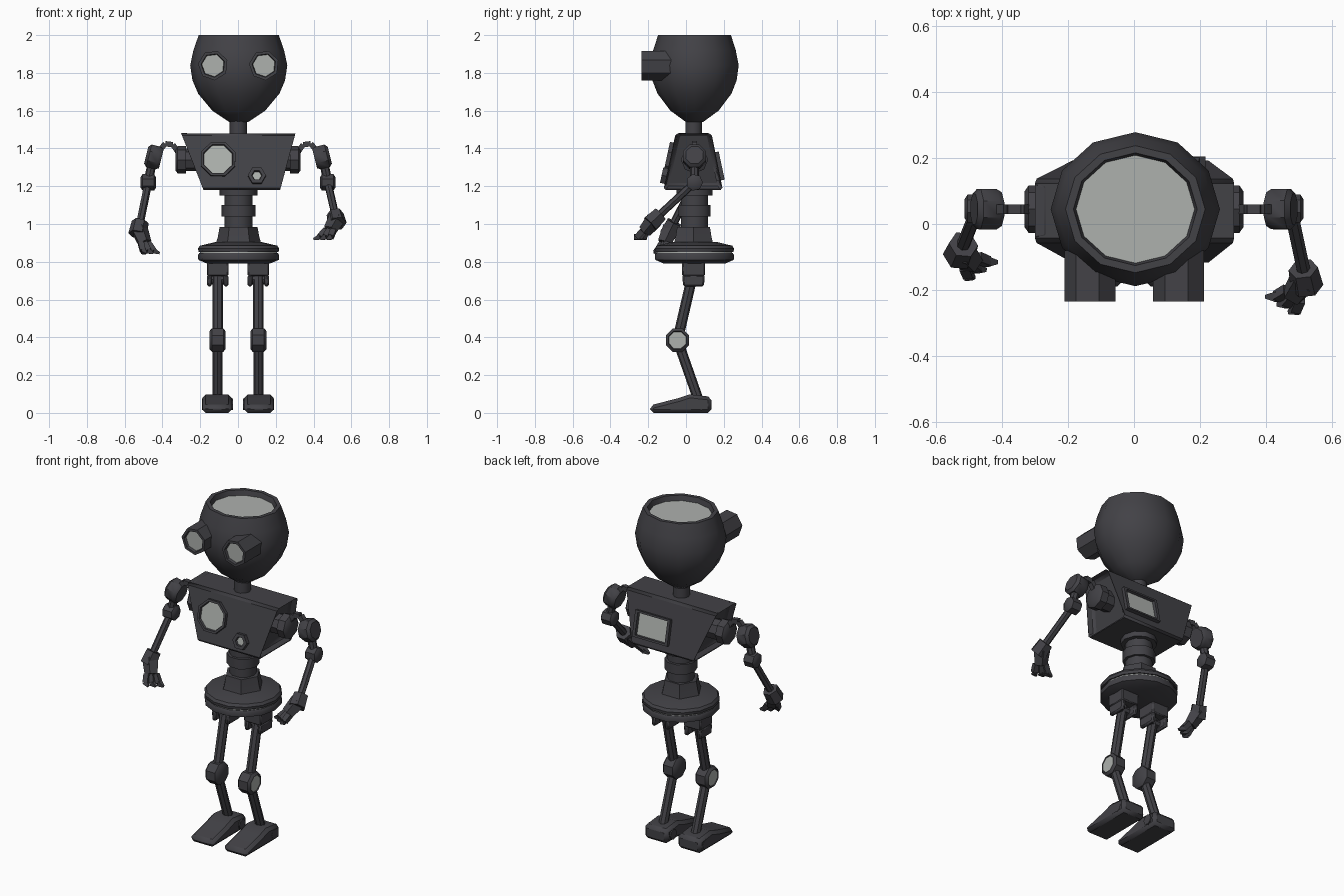
import bpy, bmesh, math
from mathutils import Vector as V

if "Cube" in bpy.data.objects:
    bpy.data.objects.remove(bpy.data.objects["Cube"])


def material(name, rgb):
    m = bpy.data.materials.new(name)
    m.diffuse_color = (*rgb, 1)
    m.use_nodes = True
    m.node_tree.nodes["Principled BSDF"].inputs["Base Color"].default_value = m.diffuse_color
    return m


DARK = material("dark grey metal", (0.055, 0.054, 0.062))
PALE = material("pale grey glass", (0.42, 0.44, 0.42))


def finish(name, bm, smooth=40):
    bmesh.ops.recalc_face_normals(bm, faces=bm.faces)
    me = bpy.data.meshes.new(name)
    bm.to_mesh(me)
    bm.free()
    me.materials.append(DARK)
    me.materials.append(PALE)
    for p in me.polygons:
        p.use_smooth = True
    me.set_sharp_from_angle(angle=math.radians(smooth))
    ob = bpy.data.objects.new(name, me)
    bpy.context.collection.objects.link(ob)
    return ob


def lathe(name, prof, o, axis=(0, 0, 1), n=8, sy=1, phase=0, lens=False, smooth=40):
    """Spin (radius, height) pairs round an axis; lens paints the last cap pale."""
    w = V(axis).normalized()
    u = V((0, 1, 0)) if abs(w.x) > 0.8 else V((1, 0, 0))
    u = (u - w * u.dot(w)).normalized()
    v = w.cross(u)
    bm = bmesh.new()
    rings = []
    for r, h in prof:
        ring = []
        for i in range(n):
            a = math.radians(phase) + 2 * math.pi * i / n
            ring.append(bm.verts.new(V(o) + w * h + u * r * math.cos(a) + v * r * sy * math.sin(a)))
        rings.append(ring)
    for a, b in zip(rings, rings[1:]):
        for i in range(n):
            j = (i + 1) % n
            bm.faces.new((a[i], a[j], b[j], b[i]))
    bm.faces.new(rings[0][::-1])
    bm.faces.new(rings[-1]).material_index = int(lens)
    return finish(name, bm, smooth)


def rod(name, a, b, r0, r1=None, n=8, sy=1, phase=0):
    d = V(b) - V(a)
    return lathe(name, [(r0, 0), (r0 if r1 is None else r1, d.length)], a, d, n, sy, phase)


def bevel(ob, w):
    m = ob.modifiers.new("bevel", 'BEVEL')
    m.width, m.segments, m.limit_method = w, 1, 'ANGLE'
    return ob


def hexahedron(name, bottom, top, inset=0):
    """Box from (x0, x1, y0, y1, z) rectangles; inset hollows the two x sides."""
    bm = bmesh.new()
    vs = []
    for x0, x1, y0, y1, z in (bottom, top):
        vs.append([bm.verts.new(p) for p in ((x0, y0, z), (x1, y0, z), (x1, y1, z), (x0, y1, z))])
    b, t = vs
    bm.faces.new(b[::-1])
    bm.faces.new(t)
    sides = [bm.faces.new((b[i], b[(i + 1) % 4], t[(i + 1) % 4], t[i])) for i in range(4)]
    if inset:
        bmesh.ops.recalc_face_normals(bm, faces=bm.faces)
        bmesh.ops.inset_individual(bm, faces=[sides[1], sides[3]], thickness=inset, depth=-0.05)
    return finish(name, bm, 25)


# Head: cup with a recessed pale top
lathe("head", [(0.05, 1.54), (0.14, 1.60), (0.215, 1.69), (0.245, 1.76), (0.257, 1.84), (0.24, 1.92),
               (0.212, 2.0), (0.188, 2.0), (0.18, 1.97)], (0.004, 0.045, 0), n=12, sy=0.91, lens=True)
# Eyes: stubby tubes with pale lenses
for x, name in ((-0.132, "left_eye"), (0.138, "right_eye")):
    lathe(name, [(0.08, 0), (0.08, 0.155), (0.064, 0.155), (0.06, 0.14)], (x, -0.08, 1.84),
          (0, -1, 0), n=7, phase=20, lens=True)
lathe("neck", [(0.046, 1.46), (0.046, 1.57)], (0.002, 0.04, 0), n=10)

# Torso: wide at the top, deep at the bottom, hollow at the sides
bevel(hexahedron("torso", (-0.195, 0.235, -0.12, 0.195, 1.18),
                 (-0.313, 0.316, -0.055, 0.135, 1.48), 0.022), 0.012)
# Chest dials and back panel
tilt = (0, -0.977, 0.21)
lathe("large_chest_dial", [(0.098, 0), (0.098, 0.05), (0.084, 0.05), (0.08, 0.038)],
      (-0.105, -0.055, 1.335), tilt, n=8, phase=22, lens=True)
lathe("small_chest_dial", [(0.048, 0), (0.048, 0.05), (0.028, 0.05), (0.024, 0.038)],
      (0.1, -0.08, 1.248), tilt, n=6, lens=True)
lathe("back_panel", [(0.165, 0), (0.165, 0.045), (0.14, 0.045), (0.135, 0.03)],
      (0.1, 0.145, 1.30), (0, 0.977, 0.21), n=4, sy=0.65, phase=45, lens=True)

# Waist column
lathe("waist", [(0.1, 1.19), (0.1, 1.15), (0.075, 1.15), (0.075, 1.1), (0.09, 1.1), (0.09, 1.04),
                (0.075, 1.04), (0.075, 0.96)], (0.003, 0.045, 0), n=10)
lathe("waist_base", [(0.125, 0.88), (0.11, 0.93), (0.1, 0.985)], (0.003, 0.04, 0), n=6)
# Pelvis: two discs with a thin pale seam
lathe("upper_pelvis", [(0.212, 0.853), (0.215, 0.87), (0.205, 0.885), (0.12, 0.905)], (0.003, 0.045, 0), n=14)
lathe("lower_pelvis", [(0.165, 0.79), (0.213, 0.81), (0.215, 0.835), (0.208, 0.846)], (0.003, 0.045, 0), n=14)
seam = lathe("pelvis_seam", [(0.204, 0.846), (0.204, 0.853)], (0.003, 0.045, 0), n=14)
for p in seam.data.polygons:
    p.material_index = 1

WRIST = {-1: (V((-0.525, -0.08, 0.975)), V((-0.45, -0.14, 0.845))),
         1: (V((0.52, -0.165, 1.025)), V((0.435, -0.245, 0.92)))}
for s, side in ((-1, "left"), (1, "right")):
    # Leg: forked hip bracket, thigh, knee with pale outer cap, shin
    x = s * 0.108
    hip, knee, ankle = V((x, 0.025, 0.70)), V((x, -0.045, 0.385)), V((x, 0.062, 0.08))
    bevel(hexahedron(side + "_hip_block", (x - .057, x + .057, -.02, .1, .725),
                     (x - .057, x + .057, -.02, .1, .80)), 0.006)
    for dx in (-0.044, 0.044):
        bevel(hexahedron(side + "_hip_plate", (x + dx - .013, x + dx + .013, -.015, .095, .67),
                         (x + dx - .013, x + dx + .013, -.02, .1, .73)), 0.008)
    rod(side + "_hip_pin", (x - .05, .035, .705), (x + .05, .035, .705), 0.024)
    rod(side + "_thigh", hip + V((0, 0.01, 0.03)), knee, 0.028)
    lathe(side + "_knee", [(0.05, -0.043), (0.067, -0.03), (0.067, 0.03), (0.052, 0.043), (0.048, 0.038)],
          knee, (s, 0, 0), n=8, phase=22, lens=True)
    rod(side + "_shin", knee, ankle, 0.027)
    # Foot: wedge with an ankle block
    bm = bmesh.new()
    f = bm.faces.new([bm.verts.new((x - 0.078 + s * 0.003, y, z)) for y, z in
                      ((-.19, 0), (-.19, .04), (-.04, .078), (.02, .098), (.135, .085), (.135, 0))])
    g = bmesh.ops.extrude_face_region(bm, geom=[f])["geom"]
    bmesh.ops.translate(bm, vec=(0.156, 0, 0), verts=[e for e in g if isinstance(e, bmesh.types.BMVert)])
    bevel(finish(side + "_foot", bm, 25), 0.018)
    rod(side + "_ankle", (x - .082, .08, .045), (x + .082, .08, .045), 0.03)

    # Arm: shaft from torso, arched strap, shoulder, elbow, forearm
    def P(px, pz, py=0.045):
        return V((s * px, py, pz))
    lathe(side + "_arm_shaft", [(0.06, 0.1), (0.06, 0.275), (0.072, 0.275), (0.072, 0.32), (0.055, 0.332)],
          (0, 0.045, 1.34), (s, 0, 0), n=8)
    arch = [P(0.31, 1.37), P(0.345, 1.42), P(0.385, 1.425), P(0.425, 1.38)]
    for a, b in zip(arch, arch[1:]):
        rod(side + "_arm_strap", a, b, 0.02, n=4, phase=45)
    lathe(side + "_shoulder", [(0.055, -0.042), (0.066, -0.025), (0.066, 0.025), (0.05, 0.04)],
          P(0.447, 1.355), (s, 0, 0.25), n=8, phase=22)
    rod(side + "_upper_arm", P(0.455, 1.32), P(0.475, 1.23), 0.024)
    elbow = P(0.475, 1.22)
    lathe(side + "_elbow", [(0.03, -0.04), (0.045, -0.03), (0.045, 0.03), (0.03, 0.04)],
          elbow, (s, 0, 0), n=7)
    wrist, tip = WRIST[s]
    rod(side + "_forearm", elbow, wrist, 0.021, n=7)
    # Hand: cuff, palm and tapered claw fingers
    aim = (wrist - elbow).normalized()
    rod(side + "_cuff", wrist - aim * 0.04, wrist + aim * 0.035, 0.045, 0.05, n=6)
    palm = wrist.lerp(tip, 0.45) + aim * 0.02
    rod(side + "_palm", wrist, palm, 0.048, 0.038, n=5)
    for k in (-1, 0, 1):
        off = V((0.032, -s * 0.022, 0)) * k
        bend = palm.lerp(tip, 0.5) + off * 0.9 + aim * 0.015
        rod(side + "_finger_base", palm + off * 0.6, bend, 0.022, 0.021, n=4, phase=45)
        rod(side + "_finger_tip", bend, tip + off * 1.1, 0.022, 0.008, n=4, phase=45)
